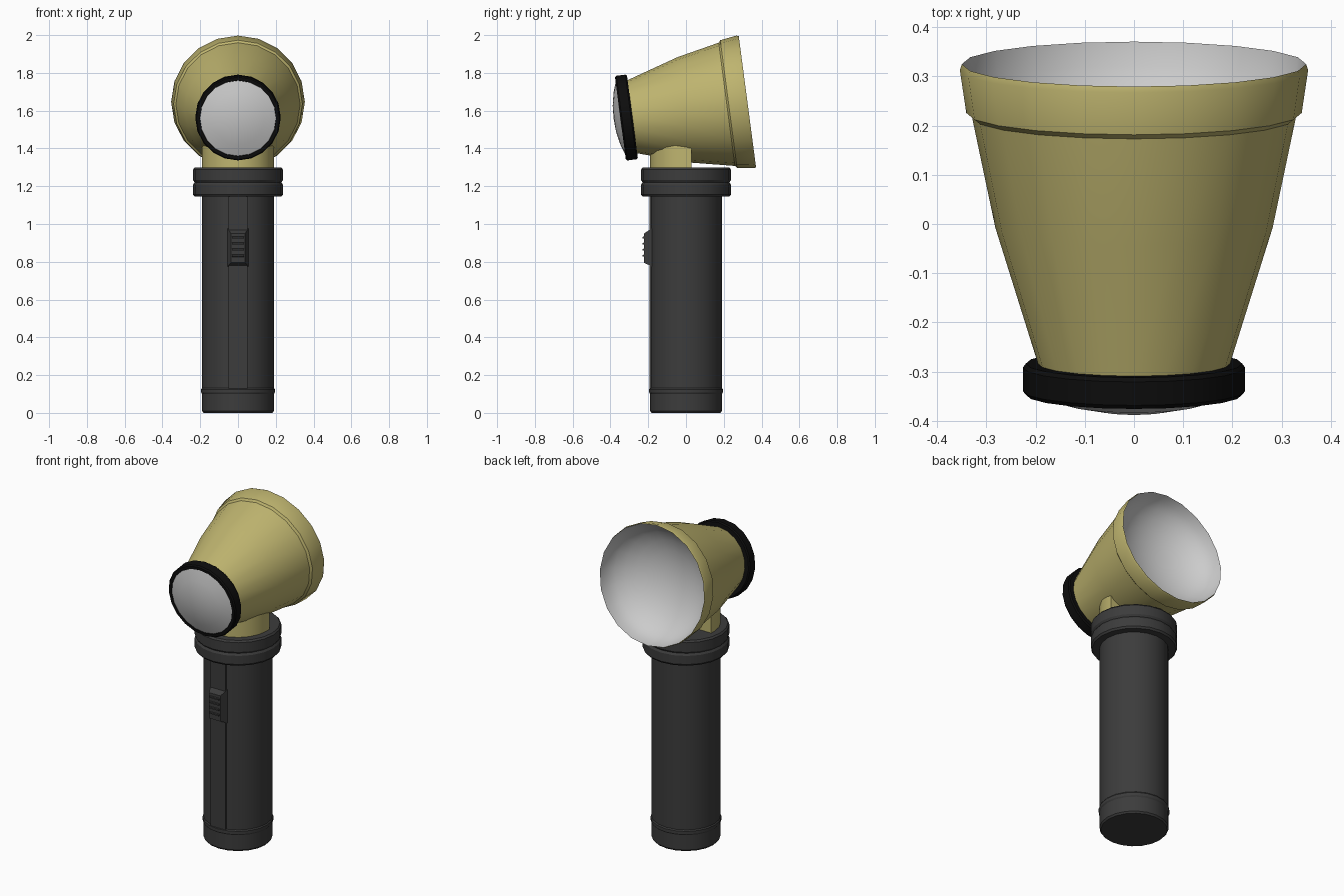
import bpy, bmesh, math
from mathutils import Matrix

if "Cube" in bpy.data.objects:
    bpy.data.objects.remove(bpy.data.objects["Cube"])

SIDES = 20


def material(name, rgb):
    m = bpy.data.materials.new(name)
    m.diffuse_color = (*rgb, 1)
    m.use_nodes = True
    m.node_tree.nodes["Principled BSDF"].inputs["Base Color"].default_value = m.diffuse_color
    return m


OLIVE = material("olive", (0.52, 0.46, 0.16))
DARK = material("dark_grey", (0.045, 0.045, 0.045))
BLACK = material("black", (0.004, 0.004, 0.004))


def finish(name, bm, mat=None, matrix=None, smooth=True):
    if matrix:
        bm.transform(matrix)
    me = bpy.data.meshes.new(name)
    bm.to_mesh(me)
    bm.free()
    ob = bpy.data.objects.new(name, me)
    bpy.context.collection.objects.link(ob)
    if mat:
        me.materials.append(mat)
    if smooth:
        bpy.ops.object.select_all(action='DESELECT')
        bpy.context.view_layer.objects.active = ob
        ob.select_set(True)
        bpy.ops.object.shade_smooth_by_angle(angle=math.radians(30))
    return ob


def lathe(name, profile, mat=None, matrix=None):
    """Revolve (radius, height) points around z; radius 0 becomes a pole."""
    bm = bmesh.new()
    rings = []
    for r, z in profile:
        if r == 0:
            rings.append([bm.verts.new((0, 0, z))] * SIDES)
        else:
            rings.append([bm.verts.new((r * math.cos(a), r * math.sin(a), z))
                          for a in (2 * math.pi * j / SIDES for j in range(SIDES))])
    for lo, hi in zip(rings, rings[1:]):
        for j in range(SIDES):
            k = (j + 1) % SIDES
            bm.faces.new(list(dict.fromkeys((lo[j], lo[k], hi[k], hi[j]))))
    return finish(name, bm, mat, matrix)


def box(name, x, y, z, mat, front_inset=(0, 0, 0)):
    """Box from ranges; front_inset narrows the front face by (side, bottom, top)."""
    bm = bmesh.new()
    bmesh.ops.create_cube(bm, size=1)
    side, low, top = front_inset
    for v in bm.verts:
        front, right, up = v.co.y < 0, v.co.x > 0, v.co.z > 0
        v.co = (x[right], y[not front], z[up])
        if front:
            v.co.x += -side if right else side
            v.co.z += -top if up else low
    return finish(name, bm, mat, smooth=False)


# Handle with end cap and trim ring
lathe("handle", [(0, 0), (0.182, 0), (0.19, 0.01), (0.19, 0.1), (0.195, 0.108),
                 (0.195, 0.125), (0.19, 0.132), (0.19, 1.16)], DARK)

# Double collar on top of the handle
lathe("collar", [(0.185, 1.145), (0.23, 1.145), (0.238, 1.156), (0.238, 1.208),
                 (0.23, 1.22), (0.238, 1.232), (0.238, 1.288), (0.23, 1.298),
                 (0, 1.298)], DARK)

# Slide track and thumb switch with grip ribs
box("switch_track", (-0.05, 0.05), (-0.193, -0.15), (0.13, 1.145), DARK)
box("switch", (-0.06, 0.06), (-0.222, -0.17), (0.77, 0.985), DARK, (0.022, 0.025, 0.035))
for i in range(4):
    z = 0.825 + i * 0.032
    box(f"switch_rib_{i + 1}", (-0.034, 0.034), (-0.23, -0.215), (z, z + 0.014), DARK,
        (0.002, 0.003, 0.003))

# Neck: rounded at the front, flat at the back
bm = bmesh.new()
outline = [(0.19 * math.cos(a), 0.19 * math.sin(a))
           for a in (math.pi + math.pi * i / 10 for i in range(11))]
outline += [(0.19, 0.03), (-0.19, 0.03)]
base = bm.faces.new([bm.verts.new((x, y, 1.28)) for x, y in outline])
top = bmesh.ops.extrude_face_region(bm, geom=[base])['geom']
for v in top:
    if isinstance(v, bmesh.types.BMVert):
        v.co.z = 1.42
bmesh.ops.recalc_face_normals(bm, faces=bm.faces)
finish("neck", bm, OLIVE)

# Head parts share one tilted axis, with height 0 at the wide rim
HEAD = Matrix.Translation((0, 0.325, 1.648)) @ Matrix.Rotation(math.radians(-82.5), 4, 'X')
lathe("head_shell", [(0.19, -0.64), (0.195, -0.615), (0.282, -0.335), (0.329, -0.11),
                     (0.341, -0.1), (0.354, -0.012), (0.35, 0)], OLIVE, HEAD)
bowl = [(0.35 * math.cos(t), -0.22 * math.sin(t))
        for t in (math.pi / 2 * i / 7 for i in range(7))]
lathe("reflector", bowl + [(0, -0.22)], None, HEAD)
lathe("rear_ring", [(0.19, -0.66), (0.203, -0.678), (0.22, -0.678), (0.226, -0.67),
                    (0.226, -0.622), (0.22, -0.614), (0.18, -0.614)], BLACK, HEAD)
lathe("rear_lens", [(0, -0.714), (0.07, -0.71), (0.14, -0.696), (0.203, -0.675)], None, HEAD)
